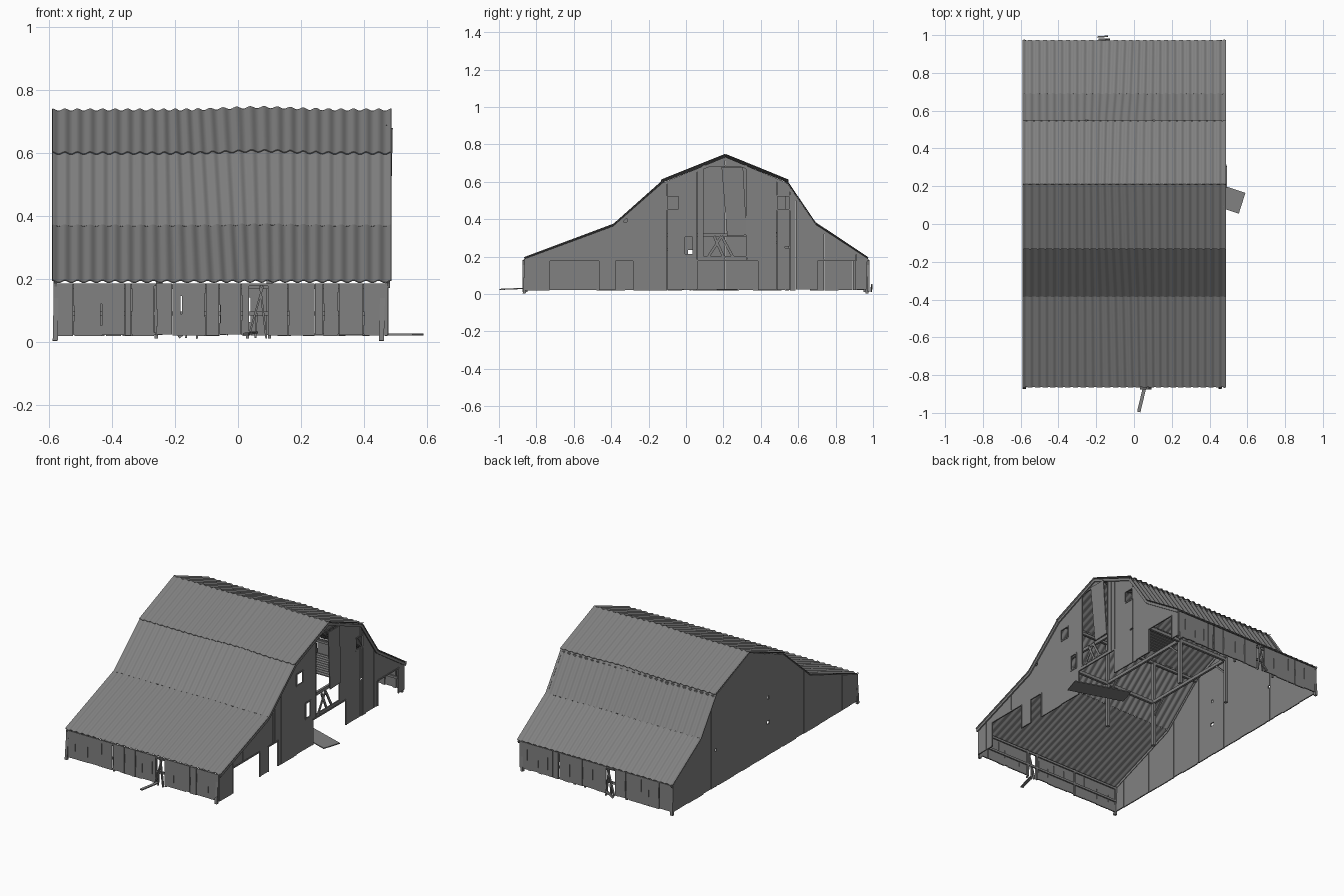
import bpy, bmesh, math, random
from mathutils import Vector

if "Cube" in bpy.data.objects:
    bpy.data.objects.remove(bpy.data.objects["Cube"])
random.seed(4)

# gambrel roof profile (y, z), front eave to back eave
PROFILE = [(-0.865, 0.193), (-0.385, 0.37), (-0.12, 0.602), (0.21, 0.738),
           (0.535, 0.602), (0.69, 0.378), (0.973, 0.193)]
FLOOR = 0.022
GREY = bpy.data.materials.new("weathered_grey")
GREY.diffuse_color = (0.22, 0.22, 0.22, 1)
GREY.use_nodes = True
GREY.node_tree.nodes["Principled BSDF"].inputs["Base Color"].default_value = GREY.diffuse_color


def roof_z(y):
    for (y0, z0), (y1, z1) in zip(PROFILE, PROFILE[1:]):
        if y <= y1:
            return z0 + (z1 - z0) * (y - y0) / (y1 - y0)
    return PROFILE[-1][1]


def finish(name, bm):
    bmesh.ops.recalc_face_normals(bm, faces=bm.faces)
    me = bpy.data.meshes.new(name)
    bm.to_mesh(me)
    bm.free()
    me.materials.append(GREY)
    ob = bpy.data.objects.new(name, me)
    bpy.context.collection.objects.link(ob)
    return ob


def prism(bm, pts, offset):
    """Closed solid from a planar outline pushed along offset."""
    a = [bm.verts.new(p) for p in pts]
    b = [bm.verts.new(Vector(p) + Vector(offset)) for p in pts]
    bm.faces.new(a)
    bm.faces.new(b[::-1])
    for i in range(len(pts)):
        j = (i + 1) % len(pts)
        bm.faces.new((a[i], b[i], b[j], a[j]))


def beam(bm, p, q, w=0.02, h=0.02):
    """Rectangular timber from p to q."""
    p, q = Vector(p), Vector(q)
    d = (q - p).normalized()
    side = d.cross(Vector((0, 0, 1)) if abs(d.z) < 0.95 else Vector((0, 1, 0))).normalized()
    up = side.cross(d)
    s, u = side * w / 2, up * h / 2
    prism(bm, [p - s - u, p + s - u, p + s + u, p - s + u], q - p)


def plank_wall(name, axis, pos, lo, hi, top, holes=(), slits=(), kinks=()):
    """Vertical boards along one axis; holes are (a0, a1, z0, z1)."""
    bm = bmesh.new()
    cuts = {lo, hi, *kinks}
    for h in holes:
        cuts |= {h[0], h[1]}
    n = round((hi - lo) / 0.075)
    for i in range(1, n):
        c = lo + (hi - lo) * i / n
        if min(abs(c - k) for k in cuts) > 0.02:
            cuts.add(c)
    cuts = sorted(cuts)
    t = 0.007
    for a, b in zip(cuts, cuts[1:]):
        mid = (a + b) / 2
        spans, z = [], FLOOR + random.uniform(-0.004, 0.002)
        for h in sorted((h for h in holes if h[0] < mid < h[1]), key=lambda h: h[2]):
            if h[2] > z:
                spans.append((z, h[2]))
            z = h[3]
        spans.append((z, None))
        g = 0.005 if any(a <= s < b for s in slits) else 0.0004
        if b - a < 0.012:
            g = 0.0002
        a, b = a + g, b - g
        for z0, z1 in spans:
            za, zb = (top(a), top(b)) if z1 is None else (z1, z1)
            quad = [(a, z0), (b, z0), (b, zb), (a, za)]
            if axis == 'y':
                prism(bm, [(pos, u, v) for u, v in quad], (t, 0, 0))
            else:
                prism(bm, [(u, pos, v) for u, v in quad], (0, t, 0))
    return finish(name, bm)


def cracks(n, lo, hi, avoid):
    """Narrow weathered splits at random places in a low wall."""
    out = []
    for i in range(n):
        x = lo + (hi - lo) * (i + random.uniform(0.2, 0.8)) / n
        if not avoid[0] - 0.02 < x < avoid[1] + 0.02:
            z = random.uniform(0.05, 0.1)
            out.append((x, x + 0.004, z, z + random.uniform(0.04, 0.08)))
    return out


# corrugated roof sheets, one per slope, the ridge pair lapping over the next
X0, X1, WAVES, SUB = -0.59, 0.487, 27, 10
for k, ((ya, za), (yb, zb)) in enumerate(zip(PROFILE, PROFILE[1:])):
    A, B = Vector((0, ya, za)), Vector((0, yb, zb))
    d = (B - A).normalized()
    nrm = Vector((0, -d.z, d.y))
    if k == 2:
        A = A - d * 0.012 + nrm * 0.004
    if k == 3:
        B = B + d * 0.012 + nrm * 0.004
    bm = bmesh.new()
    rows = []
    for r in range(5):
        base = A.lerp(B, r / 4)
        row = []
        for i in range(WAVES * SUB + 1):
            u = i / (WAVES * SUB)
            x = X0 + (X1 - X0) * u
            p = base + nrm * (0.0038 * math.cos(u * WAVES * math.tau))
            p.z += 0.008 * math.exp(-((x - 0.08) / 0.14) ** 2) * min(1, max(0, base.z - 0.15) * 2)
            p.x = x - 0.06 * (base.z - 0.45) * math.exp(-((x + 0.07) / 0.15) ** 2)
            row.append(bm.verts.new(p))
        rows.append(row)
    for r0, r1 in zip(rows, rows[1:]):
        for i in range(len(r0) - 1):
            bm.faces.new((r0[i], r0[i + 1], r1[i + 1], r1[i]))
    roof = finish(f"roof_sheet_{k}", bm)
    mod = roof.modifiers.new("thickness", 'SOLIDIFY')
    mod.thickness = 0.003
    bpy.ops.object.select_all(action='DESELECT')
    roof.select_set(True)
    bpy.context.view_layer.objects.active = roof
    bpy.ops.object.modifier_apply(modifier=mod.name)
    bpy.ops.object.shade_smooth_by_angle(angle=math.radians(35))

# gable ends: doors, hay opening and windows on the right, closed on the left
kinks = [p[0] for p in PROFILE[1:-1]]
gable_top = lambda y: roof_z(y) - 0.008
openings = [(-0.73, -0.46, 0, 0.18), (-0.38, -0.28, 0, 0.18), (0.06, 0.39, 0, 0.18),
            (0.70, 0.91, 0, 0.18), (0.09, 0.325, 0.20, 0.685), (-0.10, -0.035, 0.45, 0.525),
            (0.485, 0.555, 0.45, 0.525), (-0.01, 0.04, 0.21, 0.31), (0.53, 0.555, 0.245, 0.255),
            (-0.335, -0.315, 0.385, 0.405)]
plank_wall("right_gable", 'y', 0.468, -0.86, 0.968, gable_top, openings, (), kinks)
plank_wall("left_gable", 'y', -0.586, -0.86, 0.968, gable_top,
           [(0.01, 0.035, 0.215, 0.235), (0.018, 0.03, 0.37, 0.39), (0.535, 0.55, 0.242, 0.258)],
           (), kinks)

# low side walls with broken gaps
low_top = lambda x: 0.186
front_gap, back_gap = (0.035, 0.095, 0, 0.178), (-0.185, -0.125, 0, 0.178)
plank_wall("front_wall", 'x', -0.864, -0.586, 0.47, low_top,
           [front_gap, (-0.267, -0.26, 0.03, 0.178)] + cracks(13, -0.55, 0.45, front_gap))
plank_wall("back_wall", 'x', 0.962, -0.586, 0.47, low_top,
           [back_gap, (0.197, 0.206, 0.03, 0.178)] + cracks(13, -0.55, 0.45, back_gap))

# barge boards under the roof edges, along both gables
bm = bmesh.new()
for x in (-0.58, 0.479):
    for (ya, za), (yb, zb) in zip(PROFILE, PROFILE[1:]):
        beam(bm, (x, ya, za - 0.014), (x, yb, zb - 0.014), 0.008, 0.016)
finish("barge_boards", bm)

# corner posts, wall studs and horizontal rails
bm = bmesh.new()
for y, s in ((-0.853, 1), (0.955, -1)):
    for x in (-0.577, 0.46):
        beam(bm, (x - 0.004, y - s * 0.012, 0.003), (x, y, 0.185), 0.016, 0.016)
    for x in (-0.26, 0.03, 0.1):
        beam(bm, (x, y, 0.01), (x, y, 0.185), 0.01, 0.01)
    for z in (0.09, 0.175):
        beam(bm, (-0.58, y, z), (0.465, y, z), 0.008, 0.014)
finish("wall_posts_and_rails", bm)

# window and door trim on the right gable
bm = bmesh.new()
for y0, y1, z0, z1 in openings[:8]:
    z0 = max(z0, FLOOR)
    for y in (y0, y1):
        beam(bm, (0.474, y, z0), (0.474, y, z1), 0.008, 0.008)
    for z in ((z0, z1) if z0 > 0.1 else (z1,)):
        beam(bm, (0.474, y0, z), (0.474, y1, z), 0.008, 0.008)
finish("opening_trim", bm)

# inner timber frame: posts, plates, tie beams and braces
bm = bmesh.new()
XS, YS = (-0.25, 0.1), (-0.12, 0.54)
for y in YS:
    for x in XS:
        beam(bm, (x, y, FLOOR), (x, y, 0.585), 0.02, 0.02)
    beam(bm, (-0.25, y, 0.31), (0.465, y, 0.31), 0.016, 0.02)
    beam(bm, (-0.58, y, 0.58), (0.465, y, 0.58), 0.014, 0.016)
for x in XS + (0.455,):
    beam(bm, (x, YS[0], 0.315), (x, YS[1], 0.315), 0.014, 0.02)
for x in XS:
    for y, s in ((YS[0], 1), (YS[1], -1)):
        beam(bm, (x, y, 0.22), (x, y + s * 0.09, 0.31), 0.01, 0.01)
finish("timber_frame", bm)

# remaining loft boards
bm = bmesh.new()
for i in range(9):
    y = 0.33 + i * 0.025
    beam(bm, (0.08, y, 0.33), (0.455, y, 0.33), 0.021, 0.006)
finish("loft_boards", bm)

# loose hay door hanging askew in the opening
bm = bmesh.new()
prism(bm, [(0.478, 0.22, 0.31), (0.478, 0.325, 0.315), (0.486, 0.305, 0.68), (0.486, 0.19, 0.68)],
      (0.006, 0, 0))
finish("hanging_hay_door", bm)

# broken boards below the hay opening
bm = bmesh.new()
for a, b, za, zb in ((0.12, 0.19, 0.2, 0.31), (0.20, 0.15, 0.2, 0.31), (0.19, 0.25, 0.31, 0.2)):
    beam(bm, (0.472, a, za), (0.472, b, zb), 0.006, 0.014)
finish("broken_hay_boards", bm)

# fallen door lying half outside the big doorway
bm = bmesh.new()
prism(bm, [(0.22, 0.165, 0.02), (0.555, 0.055, 0.02), (0.59, 0.165, 0.02), (0.255, 0.275, 0.02)],
      (0, 0, 0.006))
finish("fallen_door", bm)

# splintered planks at the wall gaps
bm = bmesh.new()
beam(bm, (0.025, -0.995, 0.025), (0.055, -0.87, 0.03), 0.018, 0.006)
for y in (-0.868, 0.975):
    c = 0.065 if y < 0 else -0.155
    beam(bm, (c - 0.03, y, 0.02), (c + 0.015, y, 0.18), 0.006, 0.014)
    beam(bm, (c + 0.025, y, 0.01), (c + 0.005, y, 0.18), 0.006, 0.014)
    beam(bm, (c - 0.01, y, 0.012), (c - 0.005, y, 0.09), 0.006, 0.01)
beam(bm, (-0.19, 0.99, 0.016), (-0.14, 0.994, 0.05), 0.008, 0.012)
finish("broken_planks", bm)
